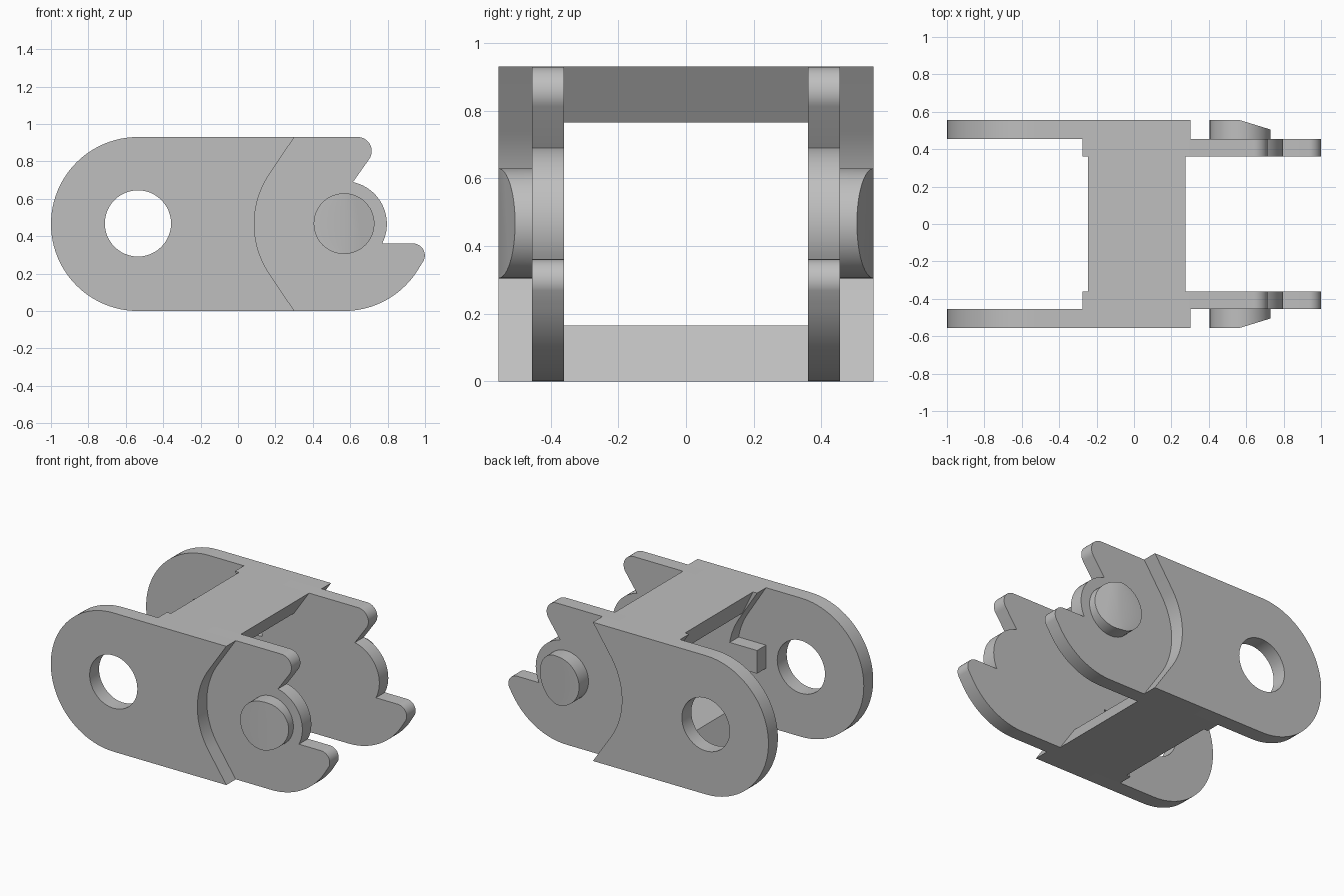
import bpy, bmesh, math
from mathutils import Vector

cube = bpy.data.objects.get("Cube")
if cube:
    bpy.data.objects.remove(cube)

# One grey material
grey = bpy.data.materials.new("light grey")
grey.use_nodes = True
COLOR = (0.52, 0.52, 0.52, 1)
grey.diffuse_color = COLOR
grey.node_tree.nodes["Principled BSDF"].inputs["Base Color"].default_value = COLOR

H = 0.93                 # overall height
MID = H / 2
HOLE_X, PIN_X = -0.535, 0.567
INNER, SPLIT, OUTER = 0.36, 0.455, 0.555   # plate layers across the width


def arc(cx, cz, r, start, end, n=24):
    """Points along an arc, angles in degrees."""
    steps = [math.radians(start + (end - start) * i / n) for i in range(n + 1)]
    return [(cx + r * math.cos(a), cz + r * math.sin(a)) for a in steps]


def recess(cx, r, reach, facing):
    """Bottom-to-top edge: an arc around cx with tangent lines to the corners."""
    angle = math.degrees(math.atan2(MID, reach) - math.acos(r / math.hypot(reach, MID)))
    pts = [(reach, 0)] + [(x, z + MID) for x, z in arc(0, 0, r, -angle, angle)] + [(reach, H)]
    return [(cx + facing * x, z) for x, z in pts]


def slab(name, loops, y0, y1, cut=None):
    """Extrude closed x-z outlines between y0 and y1; later outlines are holes."""
    curve = bpy.data.curves.new(name, "CURVE")
    curve.dimensions = "2D"
    curve.fill_mode = "BOTH"
    curve.extrude = abs(y1 - y0) / 2
    for pts in loops:
        spline = curve.splines.new("POLY")
        spline.points.add(len(pts) - 1)
        for p, (x, z) in zip(spline.points, pts):
            p.co = (x, z, 0, 1)
        spline.use_cyclic_u = True
    temp = bpy.data.objects.new(name, curve)
    bpy.context.collection.objects.link(temp)
    bpy.context.view_layer.update()
    mesh = bpy.data.meshes.new_from_object(temp.evaluated_get(bpy.context.evaluated_depsgraph_get()))
    bpy.data.objects.remove(temp)

    bm = bmesh.new()
    bm.from_mesh(mesh)
    for v in bm.verts:
        x, z, depth = v.co
        v.co = (x, (y0 + y1) / 2 - depth, z)
    bmesh.ops.remove_doubles(bm, verts=bm.verts, dist=1e-5)
    if cut:
        point, normal = cut
        geom = bm.verts[:] + bm.edges[:] + bm.faces[:]
        out = bmesh.ops.bisect_plane(bm, geom=geom, plane_co=point, plane_no=normal, clear_outer=True)
        edges = [e for e in out["geom_cut"] if isinstance(e, bmesh.types.BMEdge)]
        bmesh.ops.holes_fill(bm, edges=edges)
    bmesh.ops.recalc_face_normals(bm, faces=bm.faces)
    bm.to_mesh(mesh)
    bm.free()

    mesh.name = name
    mesh.materials.clear()
    mesh.materials.append(grey)
    obj = bpy.data.objects.new(name, mesh)
    bpy.context.collection.objects.link(obj)
    bpy.ops.object.select_all(action="DESELECT")
    obj.select_set(True)
    bpy.context.view_layer.objects.active = obj
    bpy.ops.object.shade_smooth_by_angle(angle=math.radians(25))
    return obj


# Outlines of the side plates
outer_outline = recess(PIN_X, 0.48, 0.265, -1) + arc(HOLE_X, MID, MID, 90, 270, 48)
hole = arc(HOLE_X, MID + 0.003, 0.177, 0, 352.5, 47)

inner_outline = (
    recess(HOLE_X, 0.47, 0.26, 1)
    + arc(0.64, 0.855, 0.075, 90, -35, 12)          # upper prong tip
    + arc(PIN_X, MID, 0.229, 78, -27)               # collar around the pin
    + arc(0.935, 0.297, 0.064, 90, -27, 12)         # lower prong tip
    + arc(PIN_X, MID, MID, -30, -90)                # lower prong belly
)
pin_outline = arc(PIN_X, MID + 0.002, 0.1625, 0, 352.5, 47)
stop_outline = [(-0.275, 0.39), (-0.03, 0.39), (-0.03, 0.545), (-0.275, 0.545)]

for side, s in (("left", 1), ("right", -1)):
    label = "back" if s > 0 else "front"
    slab(label + "_outer_plate", [outer_outline, hole], s * SPLIT, s * OUTER)
    slab(label + "_inner_plate", [inner_outline], s * INNER, s * SPLIT)
    slab(label + "_stop_block", [stop_outline], s * INNER, s * SPLIT)
    # Pin with a sloped lead-in face on its outer half
    slope = (Vector((PIN_X, s * OUTER, 0)), Vector((0.05, s * 0.163, 0)).normalized())
    slab(label + "_pin", [pin_outline], s * SPLIT, s * OUTER, slope)

# Cross bars with slanted sides joining the two plates
bar = [(-0.245, H), (0.275, H), (0.163, 0.765), (-0.165, 0.765)]
slab("top_cross_bar", [bar], -INNER, INNER)
slab("bottom_cross_bar", [[(x, H - z) for x, z in bar]], -INNER, INNER)
